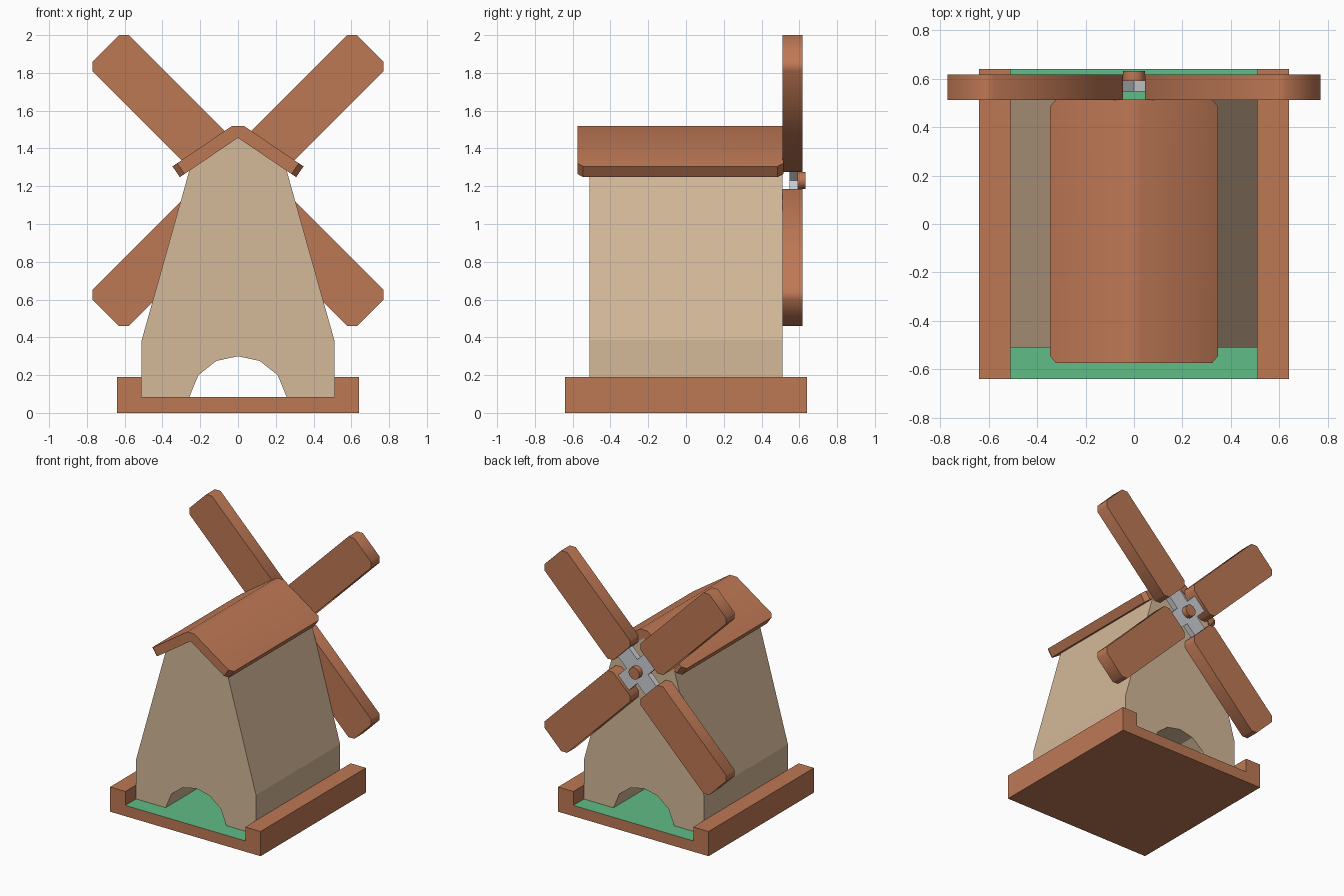
import bpy, bmesh, math

if "Cube" in bpy.data.objects:
    bpy.data.objects.remove(bpy.data.objects["Cube"])


def material(name, r, g, b):
    m = bpy.data.materials.new(name)
    lin = [((c / 255 + 0.055) / 1.055) ** 2.4 for c in (r, g, b)]
    m.diffuse_color = (*lin, 1)
    m.use_nodes = True
    m.node_tree.nodes["Principled BSDF"].inputs["Base Color"].default_value = m.diffuse_color
    return m


BROWN = material("terracotta", 190, 120, 85)
TAN = material("sand", 212, 184, 152)
GREEN = material("grass green", 96, 188, 134)
GRAY = material("light gray", 205, 208, 213)


def mirrored(half):
    """Complete a right-hand half profile (x >= 0) with its mirror image."""
    return half + [(-x, z) for x, z in reversed(half) if x > 0]


def prism(name, profile, y0, y1, mats, smooth=None, edit=None):
    """Extrude an xz profile along y."""
    bm = bmesh.new()
    face = bm.faces.new([bm.verts.new((x, y0, z)) for x, z in profile])
    new = bmesh.ops.extrude_face_region(bm, geom=[face])["geom"]
    for v in new:
        if isinstance(v, bmesh.types.BMVert):
            v.co.y = y1
    if edit:
        edit(bm)
    bmesh.ops.recalc_face_normals(bm, faces=bm.faces[:])
    me = bpy.data.meshes.new(name)
    bm.to_mesh(me)
    bm.free()
    for m in mats:
        me.materials.append(m)
    if smooth:
        me.polygons.foreach_set("use_smooth", [True] * len(me.polygons))
        me.set_sharp_from_angle(angle=math.radians(smooth))
    ob = bpy.data.objects.new(name, me)
    bpy.context.collection.objects.link(ob)
    return ob


# Base tray with a green channel floor
FLOOR = 0.083
base = prism("base", mirrored([(0.51, FLOOR), (0.51, 0.19), (0.64, 0.19), (0.64, 0)]),
             -0.64, 0.64, [BROWN, GREEN])
for p in base.data.polygons:
    if p.normal.z > 0.9 and abs(p.center.z - FLOOR) < 0.01:
        p.material_index = 1

# Tapered body with an arched tunnel running through it
prism("body", mirrored([(0, 1.456), (0.258, 1.282), (0.51, 0.385), (0.51, FLOOR),
                        (0.258, FLOOR), (0.21, 0.2), (0.115, 0.275), (0, 0.3)]),
      -0.51, 0.512, [TAN])


# Folded roof slab with clipped corners
def clip_corners(bm):
    edges = [e for e in bm.edges
             if all(abs(v.co.x) > 0.2 for v in e.verts)
             and abs(e.verts[0].co.y - e.verts[1].co.y) < 0.01]
    bmesh.ops.bevel(bm, geom=edges, offset=0.03, segments=1, affect='EDGES')


prism("roof", mirrored([(0.03, 1.52), (0.347, 1.305), (0.308, 1.248), (0, 1.456)]),
      -0.575, 0.515, [BROWN], 36, clip_corners)

# Four sails around the hub, set on the diagonals
HUB_Z = 1.23


def turn(u, v, a):
    return (u * math.cos(a) - v * math.sin(a), HUB_Z + u * math.sin(a) + v * math.cos(a))


U0, U1, W, C = 0.165, 0.99, 0.135, 0.035
sail = [(U0, -W + C), (U0 + C, -W), (U1 - C, -W), (U1, -W + C),
        (U1, W - C), (U1 - C, W), (U0 + C, W), (U0, W - C)]
angles = [math.pi / 4 + i * math.pi / 2 for i in range(4)]
for i, a in enumerate(angles):
    prism(f"sail_{i + 1}", [turn(u, v, a) for u, v in sail], 0.512, 0.617, [BROWN], 46)

# Gray cross that carries the sails
H = 0.065
cross = [turn(u, v, a) for a in angles for u, v in ((H, -H), (0.19, -H), (0.19, H))]
prism("hub_cross", cross, 0.548, 0.592, [GRAY])

# Pin at the centre of the hub
ring = [(0.046 * math.cos(t), HUB_Z + 0.046 * math.sin(t))
        for t in (i * math.tau / 12 for i in range(12))]
prism("hub_pin", ring, 0.55, 0.632, [BROWN], 35)
